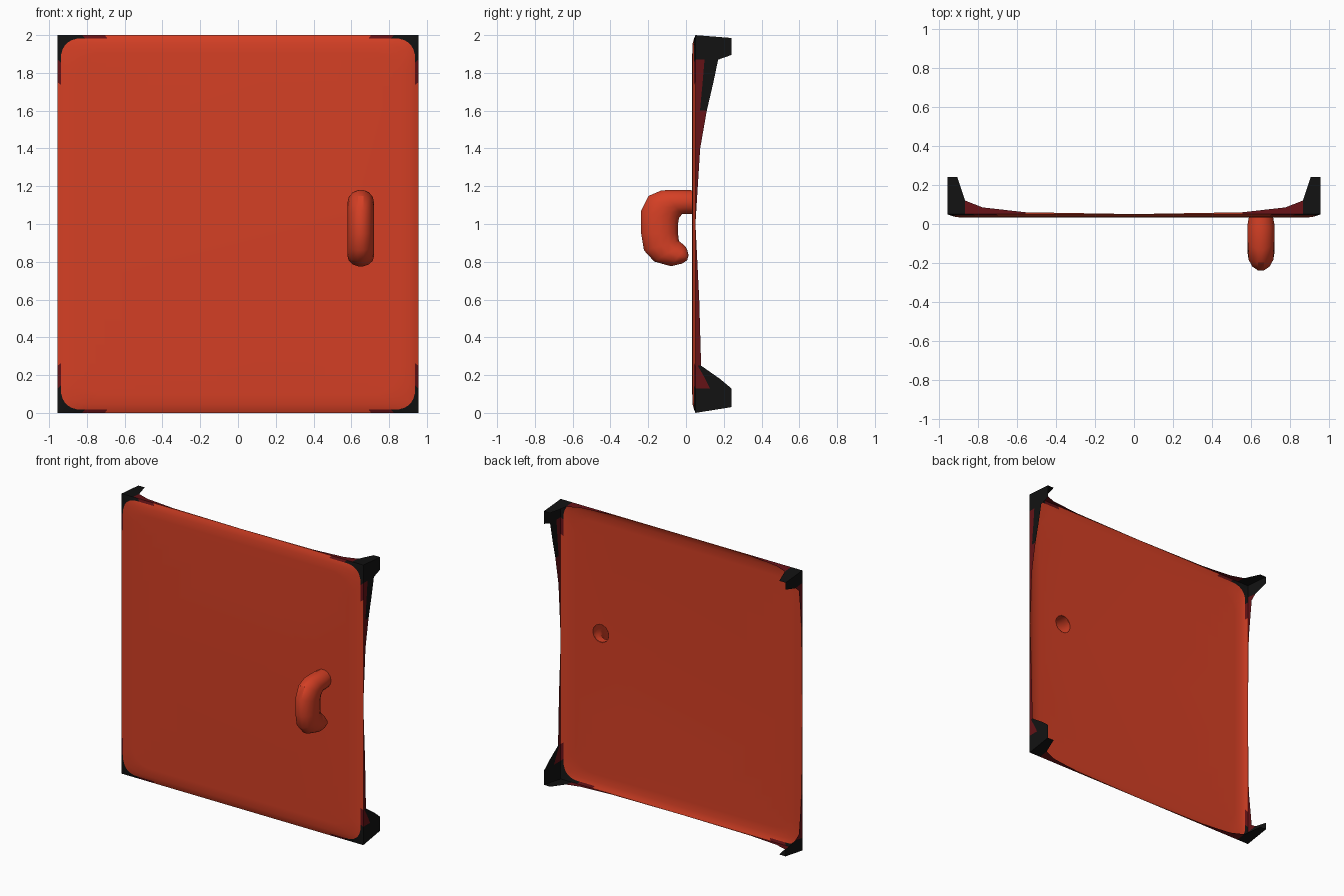
import bpy, bmesh, math
from mathutils import Vector

cube = bpy.data.objects.get("Cube")
if cube:
    bpy.data.objects.remove(cube, do_unlink=True)


def material(name, rgb):
    m = bpy.data.materials.new(name)
    m.use_nodes = True
    m.diffuse_color = (*rgb, 1)
    bsdf = m.node_tree.nodes["Principled BSDF"]
    bsdf.inputs["Base Color"].default_value = (*rgb, 1)
    bsdf.inputs["Roughness"].default_value = 0.7
    return m


MATS = [material("orange red", (0.66, 0.05, 0.018)),
        material("dark red", (0.13, 0.006, 0.008)),
        material("black", (0.006, 0.006, 0.006))]
ORANGE, DARK, BLACK = range(3)
HW, HH = 0.955, 1.0          # half width and half height
HX, HZ = 0.65, 1.115         # where the handle meets the panel
SIDES = 14


def finish(bm, name):
    me = bpy.data.meshes.new(name)
    bm.to_mesh(me)
    bm.free()
    ob = bpy.data.objects.new(name, me)
    bpy.context.collection.objects.link(ob)
    for m in MATS:
        me.materials.append(m)
    bpy.ops.object.select_all(action='DESELECT')
    ob.select_set(True)
    bpy.context.view_layer.objects.active = ob
    bpy.ops.object.shade_smooth_by_angle(angle=math.radians(35))
    return ob


def interp(table, d):
    for (a, u), (b, v) in zip(table, table[1:]):
        if d <= b:
            return u + (v - u) * (d - a) / (b - a)
    return table[-1][1]


# How far the rim runs back, by distance from the nearest corner
LEFT_TOP = [(0, .24), (.09, .24), (.13, .17), (.25, .145), (.4, .11), (.6, .075), (1, .05)]
LEFT_LOW = [(0, .24), (.13, .24), (.18, .18), (.25, .08), (.6, .07), (1, .05)]
RIGHT = [(0, .24), (.05, .24), (.09, .13), (.13, .09), (.4, .06), (1, .05)]
ACROSS = [(0, .24), (.05, .24), (.09, .12), (.18, .085), (.4, .06), (1, .05)]
STEPS = [.02, .05, .09, .13, .18, .25, .4, .6]


def outline():
    """Square outline points as (x, z, corner distance, rim depth)."""
    pts = []
    corners = [(-1, -1), (1, -1), (1, 1), (-1, 1)]
    for i, (sx, sz) in enumerate(corners):
        nx, nz = corners[(i + 1) % 4]
        flat = sz == nz
        half = HW if flat else HH
        dists = [0] + STEPS + [half] + STEPS[::-1]
        for k, d in enumerate(dists):
            s = d if k <= len(STEPS) + 1 else 2 * half - d
            x = sx * HW + (nx - sx) * s / 2
            z = sz * HH + (nz - sz) * s / 2
            if flat:
                t = ACROSS
            elif sx < 0:
                t = RIGHT
            else:
                t = LEFT_TOP if z > 0 else LEFT_LOW
            pts.append((x, z, d, interp(t, d)))
    return pts


def rounded(x, z, inset, r):
    """Pull a square outline point onto an inset rounded rectangle."""
    w, h = HW - inset, HH - inset
    x, z = x * w / HW, z * h / HH
    core = Vector((max(r - w, min(w - r, x)), max(r - h, min(h - r, z))))
    off = Vector((x, z)) - core
    return core + off.normalized() * r


# Panel with its turned-back corners
bm = bmesh.new()
pts = outline()
n = len(pts)


def ring(place):
    return [bm.verts.new(place(*p)) for p in pts]


def at(inset, r, y):
    def place(x, z, d, depth):
        q = rounded(x, z, inset, r)
        return (q.x, y, q.y + 1)
    return place


def back(amount):
    def place(x, z, d, depth):
        y = 0.05 + (depth - 0.05) * amount
        lift = 0.16 * (y - 0.05) if z < 0 else -0.08 * (y - 0.05)
        return (x, y, max(0, min(2, z + 1 + (lift if abs(z) > 0.9 else 0))))
    return place


rings = [ring(at(.10, .14, .033)), ring(at(.045, .12, .035)), ring(at(.017, .1, .043)),
         ring(back(0)), ring(back(.4)), ring(back(1))]

# Round opening where the hollow handle meets the panel
hole = [bm.verts.new((HX + .062 * math.cos(a), .033, HZ + .062 * math.sin(a)))
        for a in (math.tau * k / SIDES for k in range(SIDES))]
edges = [bm.edges.new((loop[k], loop[(k + 1) % len(loop)]))
         for loop in (rings[0], hole) for k in range(len(loop))]
bmesh.ops.triangle_fill(bm, edges=edges, use_beauty=True, normal=(0, -1, 0))

for r, (a, b) in enumerate(zip(rings, rings[1:])):
    for k in range(n):
        j = (k + 1) % n
        f = bm.faces.new((a[k], a[j], b[j], b[k]))
        d = (pts[k][2] + pts[j][2]) / 2
        deep = max(pts[k][3], pts[j][3])
        if r < 2:
            f.material_index = ORANGE
        elif r == 2:
            f.material_index = BLACK if d < .12 else DARK if d < .25 else ORANGE
        elif deep > .135 and (r == 4 or d < .12):
            f.material_index = BLACK
        else:
            f.material_index = DARK if deep > .061 else ORANGE
bmesh.ops.recalc_face_normals(bm, faces=bm.faces)
if sum(f.normal.y * f.calc_area() for f in bm.faces) > 0:
    bmesh.ops.reverse_faces(bm, faces=bm.faces)
finish(bm, "door_panel")

# Hooked handle, lofted between outer and inner profile points (y, z)
OUTER = [(.035, 1.18), (-.02, 1.182), (-.13, 1.18), (-.20, 1.15), (-.24, 1.07), (-.24, .95),
         (-.225, .86), (-.17, .80), (-.08, .775), (-.02, .79), (.006, .808)]
INNER = [(.035, 1.05), (0, 1.05), (-.02, 1.05), (-.035, 1.03), (-.04, 1.0), (-.04, .95),
         (-.035, .91), (-.015, .895), (0, .88), (.008, .86), (.014, .835)]
bm = bmesh.new()
loops = []
for i, (o, q) in enumerate(zip(OUTER, INNER)):
    o, q = Vector(o), Vector(q)
    mid, half = (o + q) / 2, (o - q) / 2
    w = .04 if i == len(OUTER) - 1 else .062 if i in (0, len(OUTER) - 2) else .07
    loop = []
    for k in range(SIDES):
        a = math.tau * k / SIDES
        p = mid + half * math.sin(a)
        loop.append(bm.verts.new((HX + w * math.cos(a), p.x, p.y)))
    loops.append(loop)
for a, b in zip(loops, loops[1:]):
    for k in range(SIDES):
        j = (k + 1) % SIDES
        bm.faces.new((a[k], a[j], b[j], b[k]))
bm.faces.new(loops[-1])
bmesh.ops.recalc_face_normals(bm, faces=bm.faces)
finish(bm, "door_handle")
